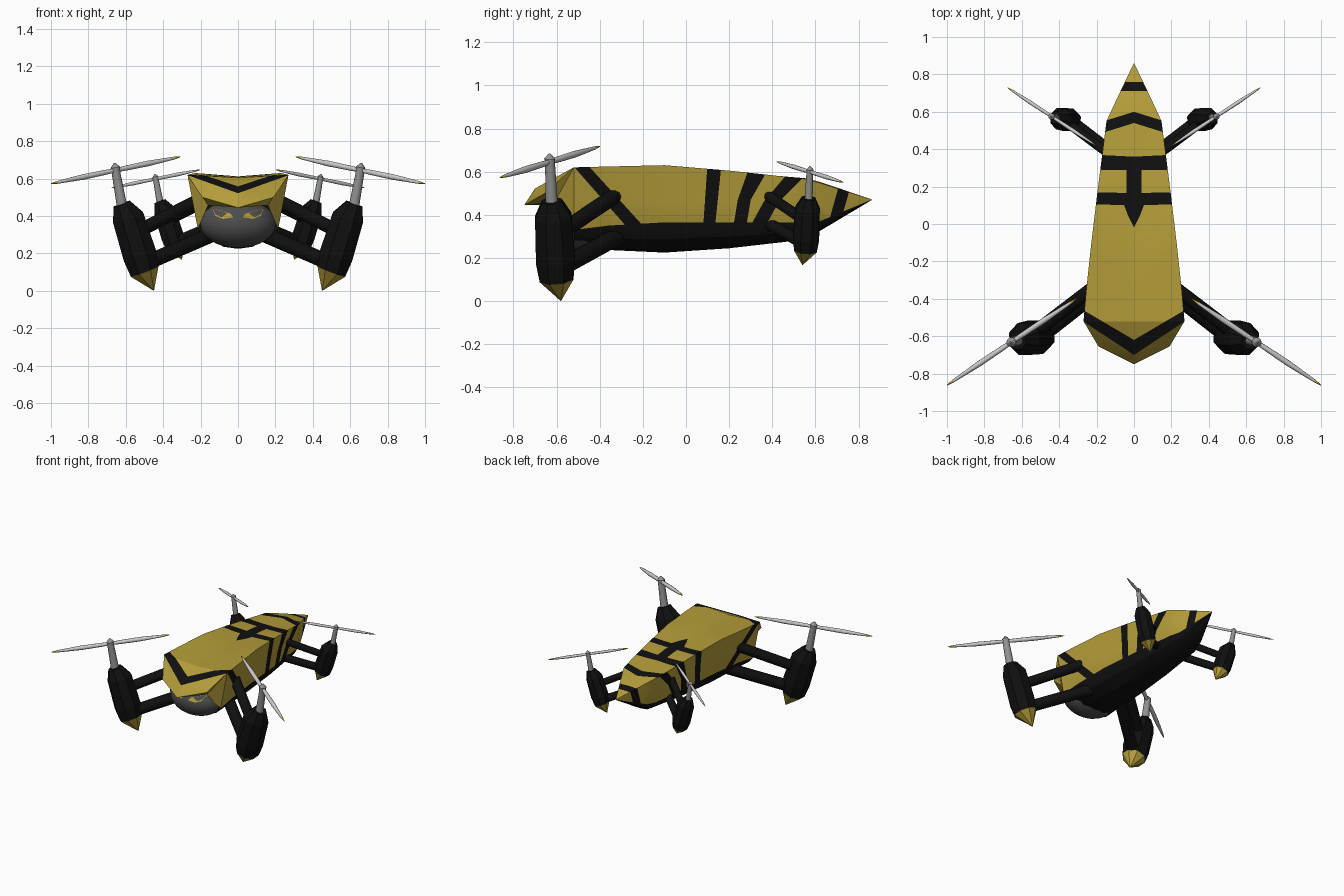
import bpy, bmesh, math
from mathutils import Vector

if "Cube" in bpy.data.objects:
    bpy.data.objects.remove(bpy.data.objects["Cube"])


def material(name, rgb):
    m = bpy.data.materials.new(name)
    m.diffuse_color = (*rgb, 1)
    m.use_nodes = True
    m.node_tree.nodes["Principled BSDF"].inputs["Base Color"].default_value = m.diffuse_color
    return m


YELLOW = material("yellow_paint", (0.46, 0.34, 0.042))
BLACK = material("black_paint", (0.005, 0.005, 0.005))
VISOR = material("dark_grey_visor", (0.075, 0.075, 0.075))
METAL = material("grey_metal", (0.29, 0.29, 0.29))
BLADE = material("light_grey_blade", (0.6, 0.6, 0.6))
TIP = material("bright_yellow_tip", (0.6, 0.5, 0.02))


def finish(name, bm, mats, angle=None, mirror=True):
    me = bpy.data.meshes.new(name)
    bmesh.ops.recalc_face_normals(bm, faces=bm.faces)
    bm.to_mesh(me)
    bm.free()
    for m in mats:
        me.materials.append(m)
    ob = bpy.data.objects.new(name, me)
    bpy.context.collection.objects.link(ob)
    if mirror:
        ob.modifiers.new("Mirror", "MIRROR")
    if angle:
        bpy.ops.object.select_all(action="DESELECT")
        ob.select_set(True)
        bpy.context.view_layer.objects.active = ob
        bpy.ops.object.shade_smooth_by_angle(angle=math.radians(angle))
    return ob


def tube(name, pts, radii, sides, mats, seg_mats=None, angle=None):
    """Loft of round rings along points, capped, mirrored to the other side."""
    bm = bmesh.new()
    pts = [Vector(p) for p in pts]
    axis = (pts[-1] - pts[0]).normalized()
    u = axis.cross(Vector((0, 1, 0))).normalized()
    v = axis.cross(u)
    rings = []
    for p, r in zip(pts, radii):
        ring = []
        for i in range(sides):
            a = 2 * math.pi * (i + 0.5) / sides
            ring.append(bm.verts.new(p + r * (math.cos(a) * u + math.sin(a) * v)))
        rings.append(ring)
    for s in range(len(rings) - 1):
        for i in range(sides):
            j = (i + 1) % sides
            f = bm.faces.new((rings[s][i], rings[s][j], rings[s + 1][j], rings[s + 1][i]))
            f.material_index = seg_mats[s] if seg_mats else 0
    for ring, s in ((rings[0], 0), (rings[-1], -1)):
        bm.faces.new(ring).material_index = seg_mats[s] if seg_mats else 0
    return finish(name, bm, mats, angle)


# --- Hull: half sections (y, top width, edge z, centre z, low width, low z, belly z)
SECTIONS = [
    (-0.52, .270, .620, .605, .215, .330, .250),
    (-0.36, .256, .624, .608, .205, .350, .237),
    (-0.10, .228, .630, .612, .190, .365, .225),
    (0.20, .192, .605, .600, .165, .365, .245),
    (0.55, .147, .567, .570, .125, .365, .285),
    (0.62, .115, .548, .553, .100, .370, .325),
    (0.86, .001, .472, .472, .001, .470, .468),
]
bm = bmesh.new()
rings = []
for y, w, ze, zc, wl, zs, zb in SECTIONS:
    d = zs - zb
    half = [(0, zc), (w, ze), (wl, zs), (wl * .82, zs - d * .55), (wl * .42, zb + d * .08), (0, zb)]
    rings.append([bm.verts.new((x, y, z)) for x, z in half])
for a, b in zip(rings, rings[1:]):
    for i in range(5):
        bm.faces.new((a[i], a[i + 1], b[i + 1], b[i])).material_index = int(i >= 2)
bm.faces.new(rings[0]).material_index = 1

# Overhanging hood and cheek panels at the front
A, B, F = rings[0][:3]
C, D, T, E, G = (bm.verts.new(p) for p in (
    (0, -.70, .522), (.19, -.655, .50), (0, -.75, .445), (.16, -.61, .458), (0, -.62, .445)))
for f in ((A, B, C), (B, D, C), (C, D, T), (B, F, E, D), (T, D, E, G)):
    bm.faces.new(f)
bmesh.ops.triangulate(bm, faces=bm.faces[:])
bmesh.ops.recalc_face_normals(bm, faces=bm.faces[:])

# Stripes as convex outlines: top ones in (x, y), side ones in (y, z)
TOP = [
    [(0, .71), (.2, .71), (.2, .76), (0, .76)],
    [(0, .54), (.16, .49), (.16, .55), (0, .60)],
    [(0, .29), (.2, .29), (.2, .37), (0, .36)],
    [(0, .10), (.22, .105), (.22, .17), (0, .165)],
    [(0, .30), (.04, .30), (.04, .15), (0, .15)],
    [(0, .12), (.07, .12), (.03, .04), (0, -.04)],
    [(0, -.70), (.272, -.52), (.272, -.46), (0, -.62)],
]
SIDE = [
    [(.10, .64), (.165, .64), (.135, .35), (.08, .35)],
    [(.29, .61), (.38, .61), (.30, .47), (.24, .47)],
    [(.24, .47), (.30, .47), (.28, .35), (.22, .35)],
    [(.47, .59), (.56, .59), (.43, .46), (.36, .46)],
    [(.36, .46), (.43, .46), (.37, .35), (.30, .35)],
    [(.71, .54), (.765, .54), (.72, .38), (.66, .36)],
    [(-.53, .635), (-.45, .625), (-.20, .35), (-.28, .35)],
]


def inside(p, poly):
    s = [(b[0] - a[0]) * (p[1] - a[1]) - (b[1] - a[1]) * (p[0] - a[0])
         for a, b in zip(poly, poly[1:] + poly[:1])]
    return all(v > 0 for v in s) or all(v < 0 for v in s)


def paint(polys, flat, lift, wanted):
    for poly in polys:
        for a, b in zip(poly, poly[1:] + poly[:1]):
            faces = [f for f in bm.faces if f.material_index == 0 and wanted(f)]
            geom = set(faces) | {e for f in faces for e in f.edges} | {v for f in faces for v in f.verts}
            bmesh.ops.bisect_plane(bm, geom=list(geom), dist=1e-5, plane_co=lift(*a),
                                   plane_no=lift(b[1] - a[1], a[0] - b[0]))
        bm.normal_update()
        for f in bm.faces:
            if wanted(f) and inside(flat(f.calc_center_median()), poly):
                f.material_index = 1


bm.normal_update()
paint(TOP, lambda c: (c.x, c.y), lambda p, q: Vector((p, q, 0)),
      lambda f: f.normal.z > .6 and f.calc_center_median().z > .45)
paint(SIDE, lambda c: (c.y, c.z), lambda p, q: Vector((0, p, q)),
      lambda f: abs(f.normal.x) > .6 and f.calc_center_median().y > -.52)
finish("hull", bm, [YELLOW, BLACK], 25)

# --- Rounded visor under the hood
VC, VR = Vector((0, -.50, .36)), Vector((.205, .15, .13))
bm = bmesh.new()
bmesh.ops.create_uvsphere(bm, u_segments=28, v_segments=16, radius=1)
for v in bm.verts:
    v.co = Vector([c + r * k for c, r, k in zip(VC, VR, v.co)])
finish("visor", bm, [VISOR], 40, mirror=False)

# Slanted eyes laid on the visor surface
bm = bmesh.new()
eye = []
for x, z in ((.025, .393), (.08, .385), (.12, .400), (.137, .437), (.10, .432), (.04, .412)):
    k = 1 - (x / VR.x) ** 2 - ((z - VC.z) / VR.z) ** 2
    eye.append(bm.verts.new((x, VC.y - VR.y * math.sqrt(max(k, 0)) - .005, z)))
bm.faces.new(eye)
finish("eye", bm, [YELLOW])

# --- Rotor units: the rear pair is a smaller, reversed copy of the front pair
for side in ("front", "rear"):
    k = 1 if side == "front" else .67

    def place(x, y, z):
        if side == "front":
            return (x, y, z)
        return (.30 + .683 * (x - .45), .54 - .67 * (y + .58), .17 + .67 * (z - .005))

    def part(name, pts, radii, *args, **kw):
        tube(f"{side}_{name}", [place(*p) for p in pts], [r * k for r in radii], *args, **kw)

    # faceted pod with a pointed yellow foot
    part("pod", [(.45, -.58, .001), (.50, -.60, .105), (.525, -.605, .19), (.587, -.615, .39), (.622, -.622, .465)],
         [.001, .085, .098, .092, .05], 8, [BLACK, YELLOW], [1, 0, 0, 0])
    # twin arms
    part("upper_arm", [(.19, -.32, .495), (.57, -.61, .30)], [.037, .037], 12, [BLACK], angle=40)
    part("lower_arm", [(.13, -.31, .305), (.50, -.60, .145)], [.042, .042], 12, [BLACK], angle=40)
    # shaft with a pointed cap
    part("shaft", [(.618, -.622, .44), (.652, -.63, .63), (.656, -.632, .66), (.66, -.633, .684)],
         [.029, .024, .026, .004], 12, [METAL], angle=40)
    # two-bladed rotor with coloured ends
    p, q = Vector((.308, -.40, .717)), Vector((1.0, -.862, .573))
    ts = [0, .05, .25, .42, .5, .58, .75, .95, 1]
    part("rotor", [tuple(p.lerp(q, t)) for t in ts],
         [.002, .008, .0155, .014, .011, .014, .0155, .008, .002], 10,
         [BLADE, TIP], [1, 0, 0, 0, 0, 0, 0, 1], angle=50)
